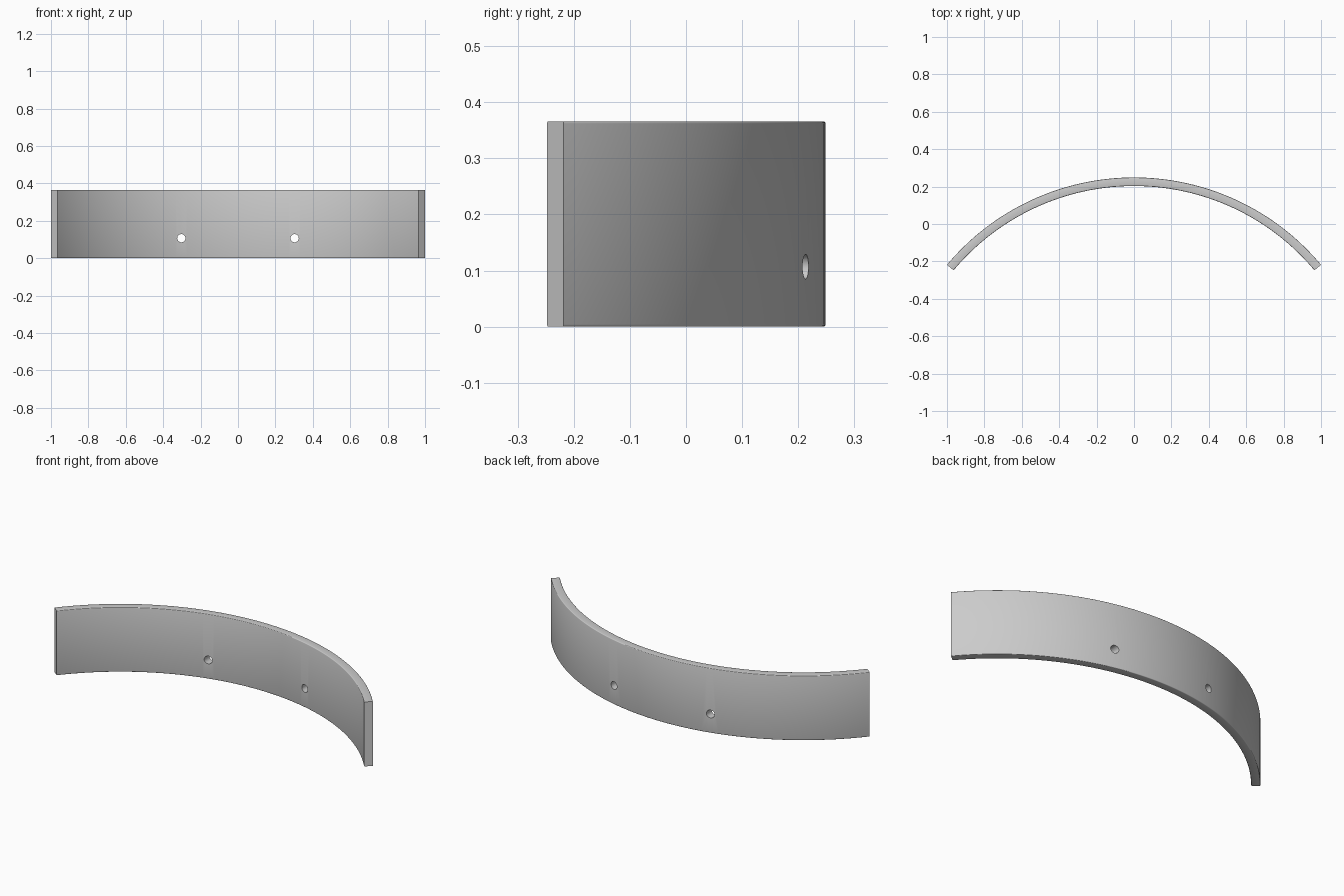
import bpy, bmesh, math

if "Cube" in bpy.data.objects:
    bpy.data.objects.remove(bpy.data.objects["Cube"])

R_OUT, R_IN, HEIGHT = 1.304, 1.258, 0.366
CENTRE_Y = 0.249 - R_OUT
HALF_ANGLE = math.asin(1 / R_OUT)
SEGMENTS = 72
ROUND = 0.004

grey = bpy.data.materials.new("plain_grey")
grey.diffuse_color = (0.6, 0.6, 0.6, 1)
grey.use_nodes = True
grey.node_tree.nodes["Principled BSDF"].inputs["Base Color"].default_value = grey.diffuse_color

# Rounded rectangular cross-section as (radius, height) points
section = []
for i, (r, z) in enumerate([(R_OUT - ROUND, HEIGHT - ROUND), (R_IN + ROUND, HEIGHT - ROUND),
                            (R_IN + ROUND, ROUND), (R_OUT - ROUND, ROUND)]):
    for k in range(4):
        a = math.radians(90 * i + 30 * k)
        section.append((r + ROUND * math.cos(a), z + ROUND * math.sin(a)))

# Curved band: the section swept along the arc, capped at both ends
bm = bmesh.new()
rings = []
for s in range(SEGMENTS + 1):
    a = HALF_ANGLE * (2 * s / SEGMENTS - 1)
    rings.append([bm.verts.new((r * math.sin(a), CENTRE_Y + r * math.cos(a), z))
                  for r, z in section])
n = len(section)
for p, q in zip(rings, rings[1:]):
    for j in range(n):
        bm.faces.new((p[j], p[(j + 1) % n], q[(j + 1) % n], q[j]))
bm.faces.new(rings[0])
bm.faces.new(rings[-1][::-1])
bmesh.ops.recalc_face_normals(bm, faces=bm.faces[:])
mesh = bpy.data.meshes.new("curved_band")
bm.to_mesh(mesh)
bm.free()
mesh.materials.append(grey)
band = bpy.data.objects.new("curved_band", mesh)
bpy.context.collection.objects.link(band)

# Two screw holes drilled straight through from front to back
for side in (-1, 1):
    bpy.ops.mesh.primitive_cylinder_add(vertices=32, radius=0.022, depth=0.3,
                                        location=(side * 0.303, 0.19, 0.107),
                                        rotation=(math.pi / 2, 0, 0))
    drill = bpy.context.object
    drill.name = "hole_cutter"
    drill.data.materials.append(grey)
    drill.hide_render = True
    cut = band.modifiers.new("screw_hole", 'BOOLEAN')
    cut.operation, cut.solver, cut.object = 'DIFFERENCE', 'EXACT', drill
    bpy.context.view_layer.objects.active = band
    bpy.ops.object.modifier_apply(modifier=cut.name)
    bpy.data.objects.remove(drill)

# Smooth faces, sharp hole rims and ends
bpy.ops.object.select_all(action='DESELECT')
band.select_set(True)
bpy.context.view_layer.objects.active = band
bpy.ops.object.shade_smooth_by_angle(angle=math.radians(35))
